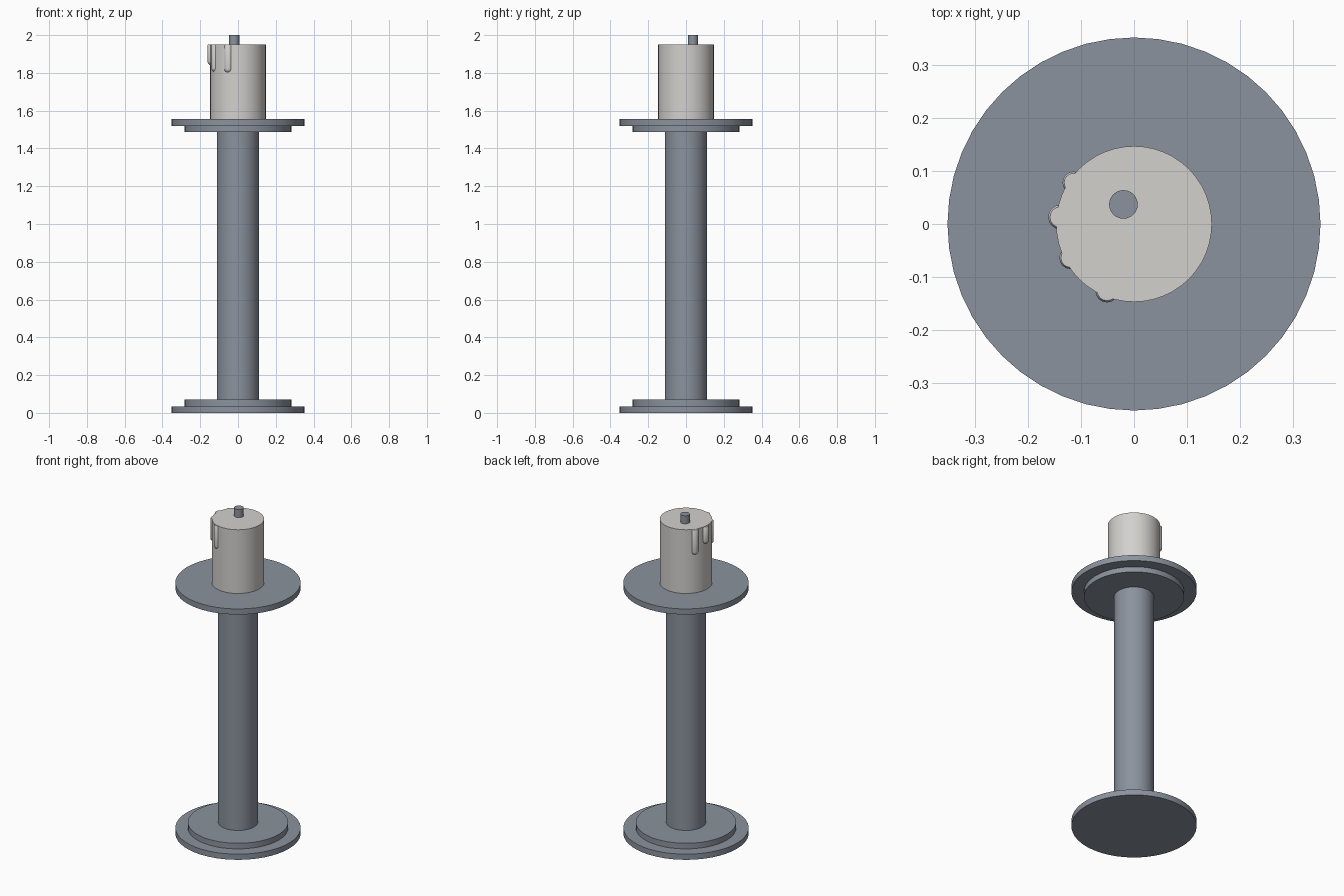
import bpy, bmesh, math

if "Cube" in bpy.data.objects:
    bpy.data.objects.remove(bpy.data.objects["Cube"])


def material(name, rgb):
    m = bpy.data.materials.new(name)
    m.diffuse_color = (*rgb, 1)
    m.use_nodes = True
    m.node_tree.nodes["Principled BSDF"].inputs["Base Color"].default_value = m.diffuse_color
    return m


SLATE = material("slate_metal", (0.26, 0.29, 0.34))
WAX = material("candle_wax", (0.65, 0.635, 0.615))


def lathe(name, profile, mat, x=0, y=0, sides=48):
    """Revolve (radius, height) points around a vertical axis at x, y."""
    bm = bmesh.new()
    rings = []
    for r, z in profile:
        if r == 0:
            rings.append([bm.verts.new((x, y, z))] * sides)
        else:
            rings.append([bm.verts.new((x + r * math.cos(2 * math.pi * i / sides),
                                        y + r * math.sin(2 * math.pi * i / sides), z))
                          for i in range(sides)])
    for a, b in zip(rings, rings[1:]):
        for i in range(sides):
            j = (i + 1) % sides
            bm.faces.new(list(dict.fromkeys((a[i], a[j], b[j], b[i]))))
    for ring in (rings[0], rings[-1]):
        if ring[0] is not ring[1]:
            bm.faces.new(ring)
    bmesh.ops.recalc_face_normals(bm, faces=bm.faces)
    me = bpy.data.meshes.new(name)
    bm.to_mesh(me)
    bm.free()
    me.materials.append(mat)
    ob = bpy.data.objects.new(name, me)
    bpy.context.collection.objects.link(ob)
    bpy.ops.object.select_all(action='DESELECT')
    ob.select_set(True)
    bpy.context.view_layer.objects.active = ob
    bpy.ops.object.shade_smooth_by_angle(angle=math.radians(35))
    return ob


# Candlestick: stepped foot, column and stepped tray in one profile
lathe("candlestick", [(0.352, 0), (0.352, 0.035), (0.282, 0.035), (0.282, 0.07),
                      (0.112, 0.07), (0.112, 1.487), (0.282, 1.487), (0.282, 1.52),
                      (0.352, 1.52), (0.352, 1.555)], SLATE)

# Candle and off-centre wick
lathe("candle", [(0.147, 1.555), (0.147, 1.95)], WAX)
lathe("wick", [(0.027, 1.94), (0.027, 2.0)], SLATE, -0.02, 0.037, 24)

# Wax drips: round-ended runs down the candle side (x, y, radius, bottom)
drips = [(-0.114, 0.078, 0.021, 1.79), (-0.139, 0.013, 0.023, 1.84),
         (-0.120, -0.064, 0.021, 1.805), (-0.051, -0.126, 0.022, 1.80)]
for n, (x, y, r, low) in enumerate(drips):
    cap = [(r * math.sin(a), low + r - r * math.cos(a))
           for a in (k * math.pi / 10 for k in range(6))]
    lathe(f"wax_drip_{n + 1}", cap + [(r, 1.944), (r * 0.85, 1.949), (0, 1.9495)], WAX, x, y, 16)
